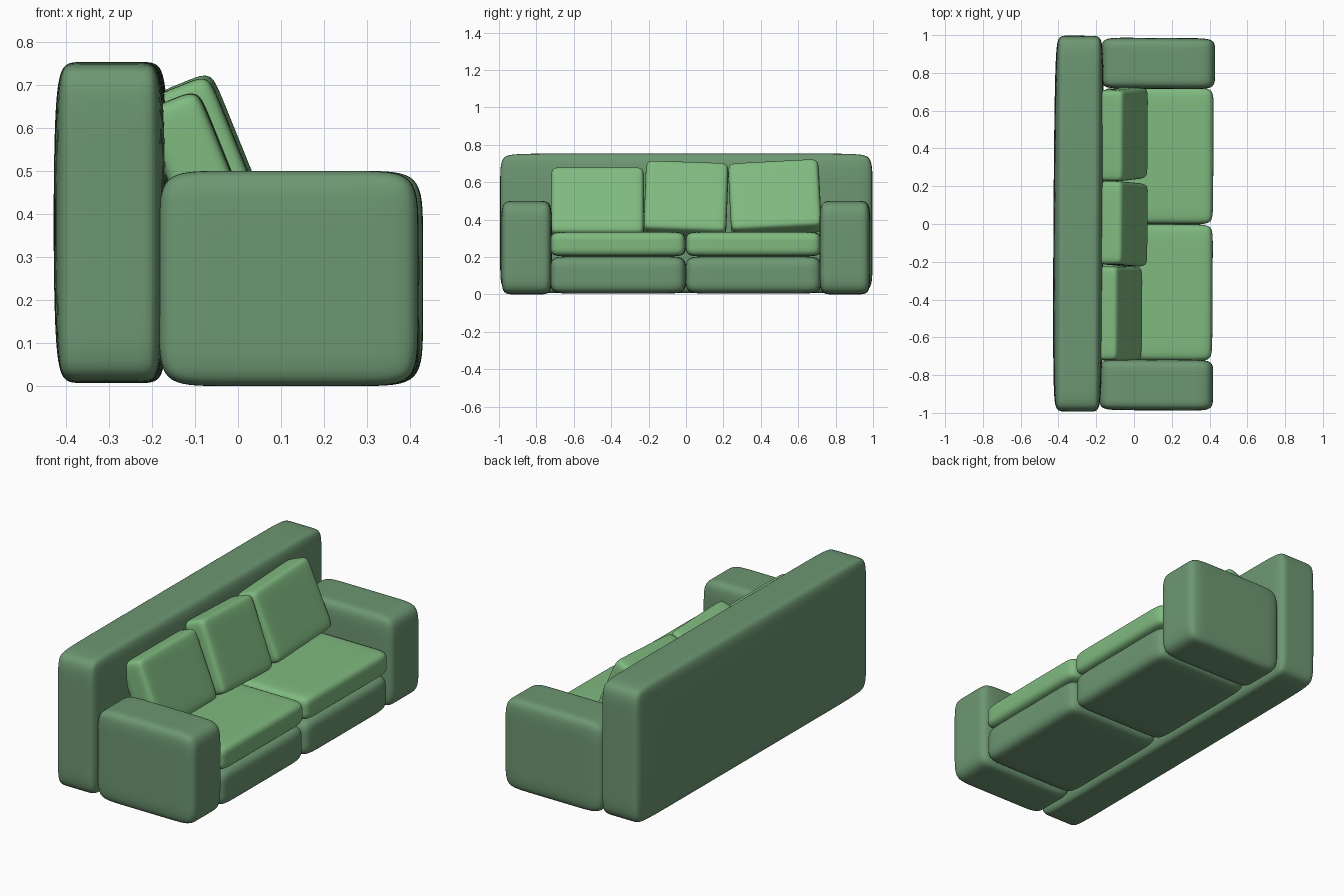
import bpy, bmesh
from math import radians
from mathutils import Matrix, Vector

if "Cube" in bpy.data.objects:
    bpy.data.objects.remove(bpy.data.objects["Cube"])


def material(name, rgb):
    m = bpy.data.materials.new(name)
    m.diffuse_color = (*rgb, 1)
    m.use_nodes = True
    m.node_tree.nodes["Principled BSDF"].inputs["Base Color"].default_value = m.diffuse_color
    return m


FRAME = material("dark_green_fabric", (0.155, 0.31, 0.17))
CUSHION = material("light_green_fabric", (0.215, 0.49, 0.215))
SKEW = Matrix.Rotation(radians(-0.35), 4, 'Z')   # whole sofa sits very slightly turned


def padded_box(name, centre, size, round_, mat, lean=0.0, roll=0.0, taper=0.0):
    """Box with holding loops round_ from each edge, softened by subdivision."""
    bm = bmesh.new()
    bmesh.ops.create_cube(bm, size=1)
    bmesh.ops.scale(bm, vec=size, verts=bm.verts)
    for axis in range(3):
        for side in (-1, 1):
            n = Vector((0, 0, 0))
            n[axis] = 1
            bmesh.ops.bisect_plane(bm, geom=bm.verts[:] + bm.edges[:] + bm.faces[:], dist=1e-5,
                                   plane_co=n * side * (size[axis] / 2 - round_[axis]), plane_no=n)
    # pinch the rim so the broad faces bulge
    for v in bm.verts:
        if abs(v.co.z) > size[2] / 2 - 1e-4 or abs(v.co.y) > size[1] / 2 - 1e-4:
            v.co.x *= 1 - taper
    me = bpy.data.meshes.new(name)
    bm.to_mesh(me)
    bm.free()
    me.materials.append(mat)
    me.shade_smooth()
    ob = bpy.data.objects.new(name, me)
    bpy.context.collection.objects.link(ob)
    ob.matrix_world = (SKEW @ Matrix.Translation(centre) @ Matrix.Rotation(radians(roll), 4, 'X')
                       @ Matrix.Rotation(radians(-lean), 4, 'Y'))
    sub = ob.modifiers.new("soften", 'SUBSURF')
    sub.levels = sub.render_levels = 3
    return ob


# Backrest slab
padded_box("backrest", (-0.294, 0, 0.38), (0.268, 1.99, 0.746), (0.05, 0.13, 0.13), FRAME, taper=0.13)

for s, side in ((-1, "right"), (1, "left")):
    # Armrest, seat base and seat cushion on each side
    padded_box(side + "_armrest", (0.123, s * 0.851, 0.25), (0.602, 0.27, 0.5), (0.13, 0.065, 0.13), FRAME)
    padded_box(side + "_seat_base", (0.123, s * 0.362, 0.104), (0.59, 0.726, 0.2), (0.11, 0.11, 0.085), FRAME)
    padded_box(side + "_seat_cushion", (0.123, s * 0.362, 0.269), (0.59, 0.722, 0.132), (0.09, 0.09, 0.062), CUSHION)

# Three loose back cushions leaning on the backrest
for name, x, y, z, width, height, roll in (
        ("right_back_cushion", -0.085, -0.474, 0.485, 0.498, 0.385, 0),
        ("middle_back_cushion", -0.06, 0.0, 0.507, 0.442, 0.40, -2),
        ("left_back_cushion", -0.06, 0.475, 0.515, 0.485, 0.39, 3)):
    padded_box(name, (x, y, z), (0.145, width, height), (0.06, 0.06, 0.06), CUSHION,
               lean=22, roll=roll)
